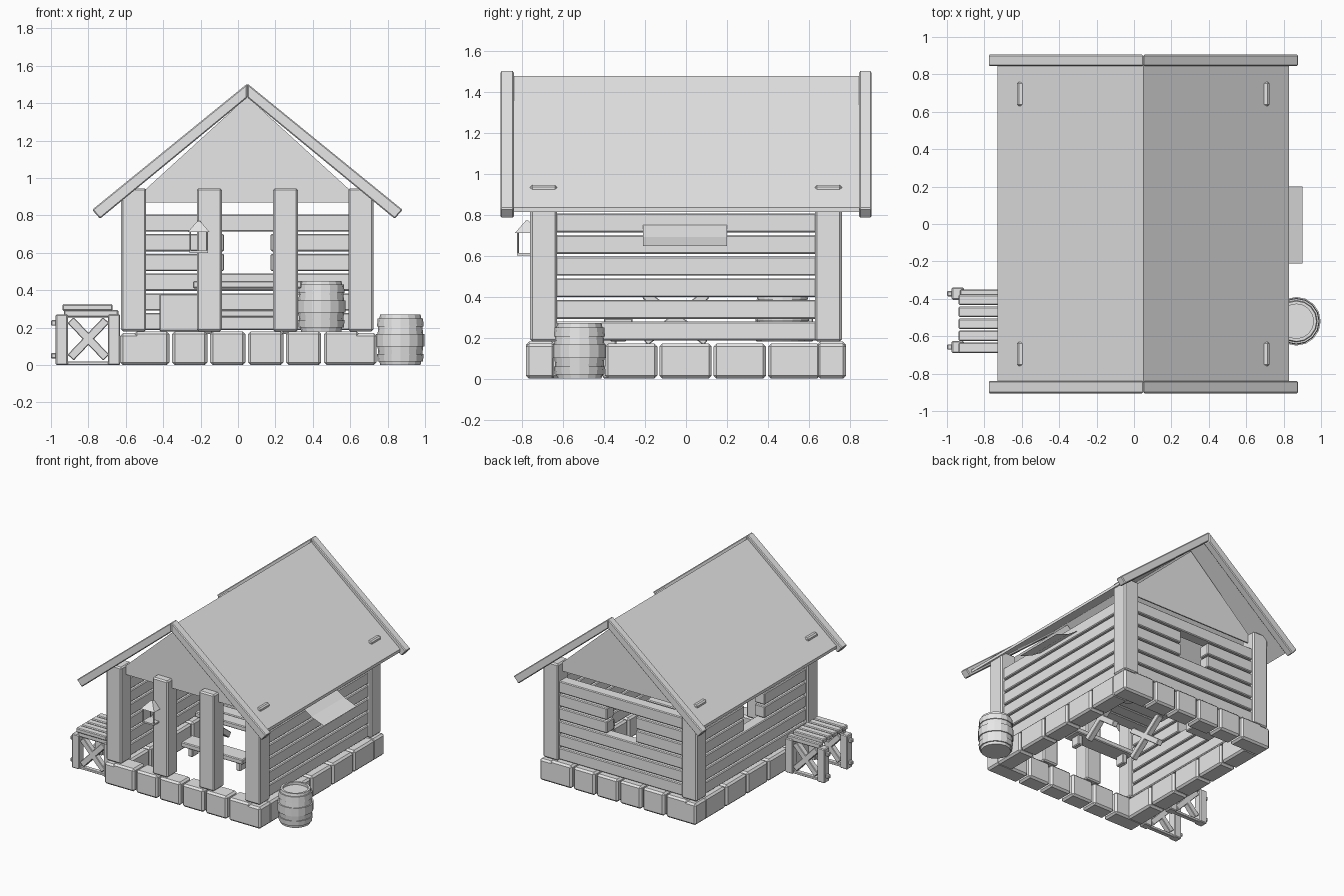
import bpy, bmesh, math
from mathutils import Vector, Matrix

cube = bpy.data.objects.get("Cube")
if cube:
    bpy.data.objects.remove(cube)

grey = bpy.data.materials.new("plain_grey")
grey.use_nodes = True
grey.diffuse_color = (0.8, 0.8, 0.8, 1)
grey.node_tree.nodes["Principled BSDF"].inputs["Base Color"].default_value = (0.8, 0.8, 0.8, 1)

CX = 0.05  # centre line of the house


def finish(name, bm, bevel=0):
    bmesh.ops.recalc_face_normals(bm, faces=bm.faces)
    mesh = bpy.data.meshes.new(name)
    bm.to_mesh(mesh)
    bm.free()
    mesh.materials.append(grey)
    ob = bpy.data.objects.new(name, mesh)
    bpy.context.collection.objects.link(ob)
    if bevel:
        mod = ob.modifiers.new("worn_edges", 'BEVEL')
        mod.width, mod.segments = bevel, 1
    return ob


def box(name, xs, ys, zs, bevel=0.006):
    bm = bmesh.new()
    size = [b - a for a, b in (xs, ys, zs)]
    mid = [(a + b) / 2 for a, b in (xs, ys, zs)]
    bmesh.ops.create_cube(bm, size=1, matrix=Matrix.Translation(mid) @ Matrix.Diagonal((*size, 1)))
    return finish(name, bm, bevel)


def bar(name, p, q, w, d):
    """Square timber running from p to q."""
    p, q = Vector(p), Vector(q)
    rot = (q - p).to_track_quat('Z', 'Y').to_matrix().to_4x4()
    bm = bmesh.new()
    bmesh.ops.create_cube(bm, size=1, matrix=Matrix.Translation((p + q) / 2) @ rot
                          @ Matrix.Diagonal((w, d, (q - p).length, 1)))
    return finish(name, bm, 0.004)


def prism(name, outline, y0, y1, bevel=0):
    """Front outline in x and z, extruded along y."""
    bm = bmesh.new()
    face = bm.faces.new([bm.verts.new((x, y0, z)) for x, z in outline])
    ext = bmesh.ops.extrude_face_region(bm, geom=[face])
    moved = [v for v in ext["geom"] if isinstance(v, bmesh.types.BMVert)]
    bmesh.ops.translate(bm, verts=moved, vec=(0, y1 - y0, 0))
    return finish(name, bm, bevel)


def barrel(name, x, y, z, scale=1.0):
    profile = [(0, 0), (.108, 0), (.112, .02), (.121, .02), (.125, .06), (.118, .06), (.122, .1),
               (.13, .1), (.13, .165), (.122, .165), (.118, .205), (.125, .205), (.121, .25),
               (.112, .25), (.108, .27), (.092, .27), (.092, .25), (0, .25)]
    bm = bmesh.new()
    verts = [bm.verts.new((r, 0, h)) for r, h in profile]
    edges = [bm.edges.new(pair) for pair in zip(verts, verts[1:])]
    bmesh.ops.spin(bm, geom=verts + edges, cent=(0, 0, 0), axis=(0, 0, 1),
                   angle=math.tau, steps=16, use_merge=True)
    bmesh.ops.remove_doubles(bm, verts=bm.verts, dist=0.0005)
    bmesh.ops.transform(bm, verts=bm.verts,
                        matrix=Matrix.Translation((x, y, z)) @ Matrix.Scale(scale, 4))
    return finish(name, bm)


# Foundation stones, a hollow ring
for row, ys in (("front", (-.78, -.64)), ("back", (.64, .78))):
    for i in range(6):
        x = -.555 + i * .203
        box(f"{row}_stone_{i}", (x, x + .188), ys, (0, .18), .014)
    box(f"{row}_left_corner_stone", (.605, .74), ys, (0, .17), .014)
    box(f"{row}_right_corner_stone", (-.63, -.5), ys, (0, .17), .014)
for row, xs in (("left", (.6, .74)), ("right", (-.63, -.49))):
    for i in range(5):
        y = -.66 + i * .265
        box(f"{row}_stone_{i}", xs, (y, y + .255), (0, .17), .014)

# Posts, the corner ones reaching through the roof
for label, x, ys in (("front_right", -.625, -.76), ("front_left", .59, -.76),
                     ("back_right", -.625, .63), ("back_left", .59, .63),
                     ("porch_right", -.22, -.76), ("porch_left", .187, -.76)):
    box(f"{label}_post", (x, x + .134), (ys, ys + .13), (.18, .945), .01)

# Plank walls, with windows in the back and right walls
for i in range(6):
    z = (.186 + i * .1055, .278 + i * .1055)
    window = i in (3, 4)
    box(f"left_plank_{i}", (.61, .70), (-.64, .64), z)
    for part, ys in ((("a", (-.64, -.12)), ("b", (.13, .64))) if window else (("whole", (-.64, .64)),)):
        box(f"right_plank_{i}_{part}", (-.605, -.515), ys, z)
    for part, xs in ((("a", (-.5, -.075)), ("b", (.175, .6))) if window else (("whole", (-.5, .6)),)):
        box(f"back_plank_{i}_{part}", xs, (.65, .74), z)

# Gables
for label, y in (("front", -.70), ("back", .69)):
    prism(f"{label}_gable", [(CX - .62, .87), (CX + .62, .87), (CX, 1.435)], y, y + .01)

# Roof slopes and verge boards
slope = [(CX, 1.475), (-.73, .835), (-.73, .812), (CX, 1.45)]
verge = [(CX, 1.505), (-.78, .83), (-.738, .782), (CX, 1.43)]
for side, flip in (("right", False), ("left", True)):
    def place(pts):
        return [(2 * CX - x, z) if flip else (x, z) for x, z in pts]
    prism(f"{side}_roof", place(slope), -.845, .855)
    prism(f"{side}_front_verge", place(verge), -.905, -.84, .006)
    prism(f"{side}_back_verge", place(verge), .845, .905, .006)

# Cloth awning on the left wall
bm = bmesh.new()
rows = [[bm.verts.new((x, y, z)) for y in (-.21, 0, .2)]
        for x, z in ((.69, .755), (.79, .69), (.9, .647))]
for a, b in zip(rows, rows[1:]):
    for j in range(2):
        bm.faces.new((a[j], a[j + 1], b[j + 1], b[j]))
finish("awning", bm)

# Barrels
barrel("outdoor_barrel", .868, -.52, 0)
barrel("indoor_barrel", .445, .47, .18, 1.0)

# Storage chest in the back corner
box("chest", (-.42, -.2), (.34, .62), (.18, .38))

# Indoor table and bench
for i in range(3):
    y = -.2 + i * .11
    box(f"table_board_{i}", (-.24, .34), (y, y + .104), (.41, .45))
for i, x in enumerate((-.16, .26)):
    bar(f"table_leg_{i}_a", (x, -.2, .18), (x, .1, .41), .045, .045)
    bar(f"table_leg_{i}_b", (x, .1, .18), (x, -.2, .41), .045, .045)
    box(f"bench_leg_{i}", (x - .02, x + .02), (-.37, -.29), (.18, .26))
box("bench_seat", (-.22, .32), (-.4, -.26), (.255, .295))

# Lantern on the porch post
lx, ly = -.21, -.775
box("lantern_base", (lx - .05, lx + .05), (ly - .05, ly + .05), (.6, .612), 0)
for sx in (-1, 1):
    for sy in (-1, 1):
        bar("lantern_bar", (lx + sx * .045, ly + sy * .045, .605),
            (lx + sx * .045, ly + sy * .045, .715), .01, .01)
bm = bmesh.new()
bmesh.ops.create_cone(bm, cap_ends=True, segments=4, radius1=.084, radius2=.01, depth=.06,
                      matrix=Matrix.Translation((lx, ly, .74)) @ Matrix.Rotation(math.pi / 4, 4, 'Z'))
finish("lantern_roof", bm)

# Outdoor slatted stand with crossed braces
for y in (-.69, -.405):
    for x in (-.975, -.695):
        box("stand_leg", (x, x + .065), (y, y + .065), (0, .27))
    box("stand_rail", (-.93, -.64), (y + .01, y + .055), (.255, .295))
    box("stand_foot_rail", (-.93, -.64), (y + .015, y + .05), (0, .02), .003)
    for z0, z1 in ((.04, .24), (.24, .04)):
        bar("stand_brace", (-.895, y + .032, z0), (-.705, y + .032, z1), .045, .045)
    for z in (.05, .225):
        box("stand_bolt", (-1, -.97), (y + .018, y + .047), (z - .015, z + .015), .005)
for i in range(5):
    y = -.69 + i * .064
    box(f"stand_slat_{i}", (-.938, -.67), (y, y + .056), (.29, .325))
